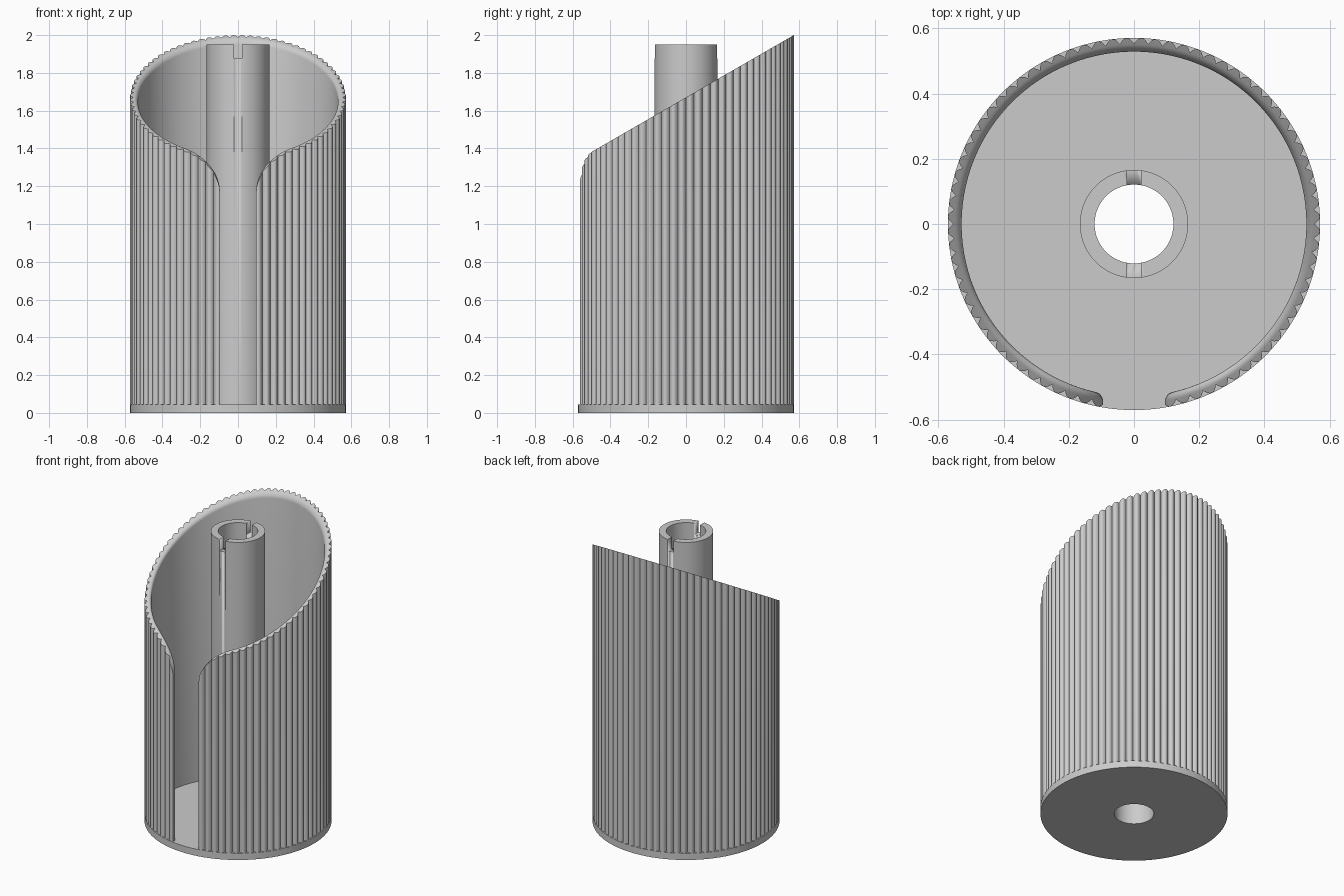
import bpy
import bmesh
from math import sin, cos, asin, pi, sqrt, tan, radians

if "Cube" in bpy.data.objects:
    bpy.data.objects.remove(bpy.data.objects["Cube"], do_unlink=True)

GREY = (0.6, 0.6, 0.6, 1.0)
grey = bpy.data.materials.new("plain_grey")
grey.use_nodes = True
grey.diffuse_color = GREY
grey.node_tree.nodes["Principled BSDF"].inputs["Base Color"].default_value = GREY

R_OUT, R_IN, R_HOLE, R_TUBE = 0.571, 0.529, 0.121, 0.166
BASE_H, TUBE_H, TOP = 0.045, 1.95, 2.0
RIBS, STEPS, RIB_DEPTH = 80, 8, 0.018
SLIT, FILLET, LIP = 0.095, 0.19, 0.022
SLOPE = tan(radians(30))


def finish(name, bm, angle=30):
    bmesh.ops.recalc_face_normals(bm, faces=bm.faces)
    mesh = bpy.data.meshes.new(name)
    bm.to_mesh(mesh)
    bm.free()
    mesh.materials.append(grey)
    obj = bpy.data.objects.new(name, mesh)
    bpy.context.collection.objects.link(obj)
    bpy.ops.object.select_all(action="DESELECT")
    obj.select_set(True)
    bpy.context.view_layer.objects.active = obj
    bpy.ops.object.shade_smooth_by_angle(angle=radians(angle))
    return obj


def pipe(name, r_in, r_out, z0, z1, sides=128):
    """Ring with a rectangular section turned about z."""
    bm = bmesh.new()
    section = [(r_in, z0), (r_out, z0), (r_out, z1), (r_in, z1)]
    loops = [[bm.verts.new((r * cos(2 * pi * i / sides), r * sin(2 * pi * i / sides), z))
              for i in range(sides)] for r, z in section]
    for a, b in zip(loops, loops[1:] + loops[:1]):
        for i in range(sides):
            j = (i + 1) % sides
            bm.faces.new((a[i], a[j], b[j], b[i]))
    return finish(name, bm)


# Base disc and central tube
pipe("base", R_HOLE, R_OUT, 0, BASE_H, 192)
tube = pipe("centre_tube", R_HOLE, R_TUBE, BASE_H, TUBE_H)

# Notch across the top of the tube
bm = bmesh.new()
bmesh.ops.create_cube(bm, size=1)
for v in bm.verts:
    v.co = (v.co.x * 0.042, v.co.y, TUBE_H + v.co.z * 0.15)
cutter = finish("notch_cutter", bm)
cutter.hide_render = True
mod = tube.modifiers.new("notch", "BOOLEAN")
mod.operation, mod.solver, mod.object = "DIFFERENCE", "EXACT", cutter
bpy.context.view_layer.objects.active = tube
bpy.ops.object.modifier_apply(modifier=mod.name)
bpy.data.objects.remove(cutter, do_unlink=True)


# Ribbed wall: slanted rim, front slit, flared slit corners, rounded inner lip
def rib_radius(angle):
    u = 2 * ((angle * RIBS / (2 * pi)) % 1) - 1
    return R_OUT - RIB_DEPTH * u * u


def rim_height(x, y, inset):
    z = TOP - SLOPE * (R_OUT - y) - inset / cos(radians(30))
    reach = SLIT + FILLET - abs(x)
    if y < 0 and reach > 0:
        r = FILLET - inset
        z -= r - sqrt(max(0, r * r - reach * reach))
    return z


start = asin(SLIT / 0.565)
total = RIBS * STEPS
grid = [2 * pi * k / total for k in range(total)]
angles = [start] + [a for a in grid if start + 0.001 < a < 2 * pi - start - 0.001] + [2 * pi - start]

# Each layer is (radius or None for ribs, inset of the edge)
layers = [(None, 0)]
for k in range(7):
    a = k / 6 * pi / 2
    layers.append((R_IN + LIP * (1 - sin(a)), LIP * (1 - cos(a))))

bm = bmesh.new()
tops, feet = [], []
for radius, inset in layers:
    edge = asin((SLIT + inset) / (radius or 0.565))
    top, foot = [], []
    for a in angles:
        t = pi + (a - pi) * (pi - edge) / (pi - start)
        r = radius or rib_radius(t)
        x, y = r * sin(t), -r * cos(t)
        top.append(bm.verts.new((x, y, rim_height(x, y, inset))))
        foot.append(bm.verts.new((x, y, BASE_H)))
    tops.append(top)
    feet.append(foot)

last = len(angles) - 1
for i in range(last):
    for k in (0, -1):
        bm.faces.new((feet[k][i], feet[k][i + 1], tops[k][i + 1], tops[k][i]))
    for k in range(len(layers) - 1):
        for ring in (tops, feet):
            bm.faces.new((ring[k][i], ring[k][i + 1], ring[k + 1][i + 1], ring[k + 1][i]))
for k in range(len(layers) - 1):
    for i in (0, last):
        bm.faces.new((feet[k][i], feet[k + 1][i], tops[k + 1][i], tops[k][i]))
finish("ribbed_wall", bm, 35)
